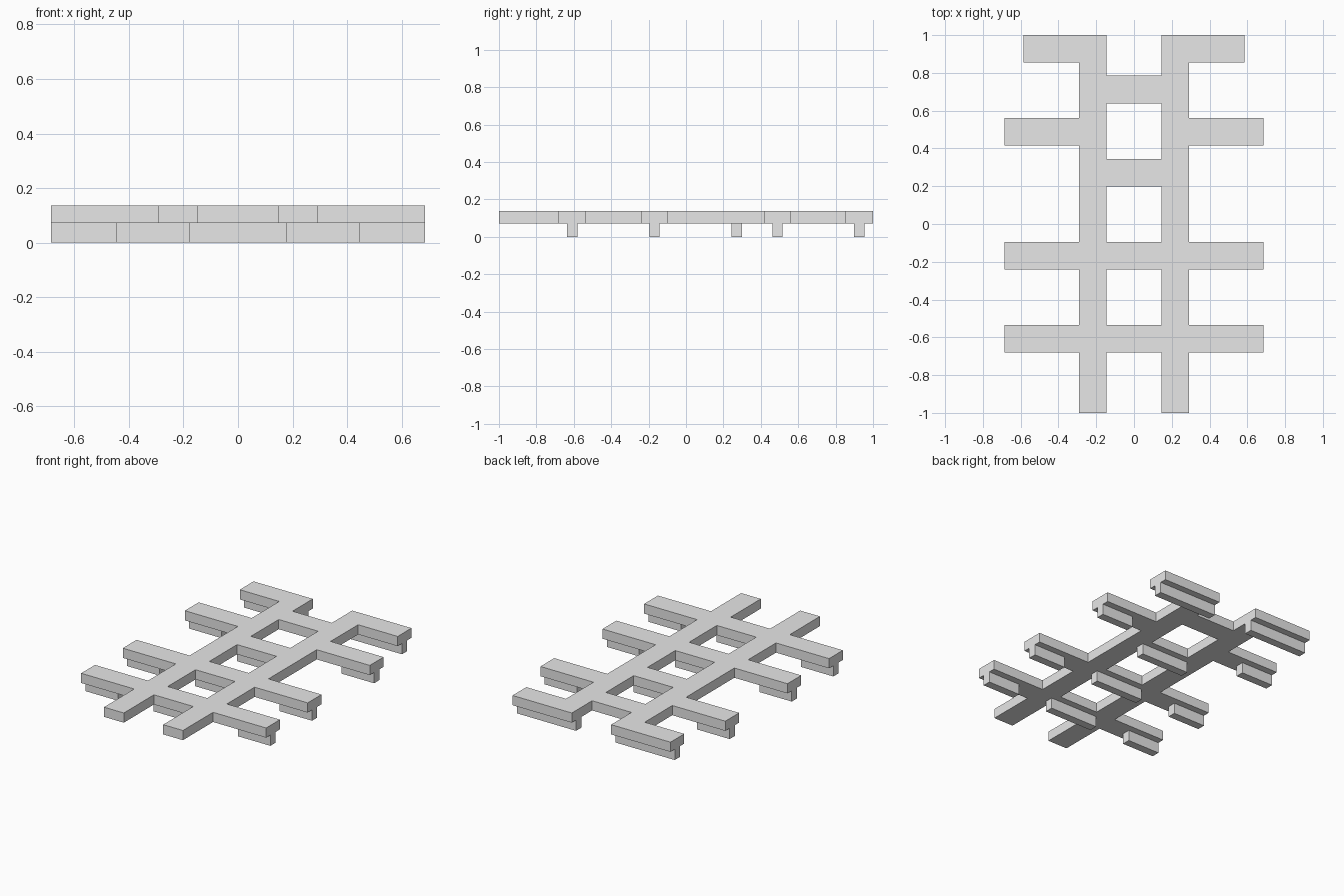
import bpy
import bmesh

cube = bpy.data.objects.get("Cube")
if cube:
    bpy.data.objects.remove(cube, do_unlink=True)

grey = bpy.data.materials.new("light grey")
grey.use_nodes = True
grey.diffuse_color = (0.8, 0.8, 0.8, 1)
grey.node_tree.nodes["Principled BSDF"].inputs["Base Color"].default_value = (0.8, 0.8, 0.8, 1)

BAR = 0.146                      # width of every flat bar
RAIL_IN, RAIL_OUT = 0.146, 0.292
ARM, BACK_ARM = 0.685, 0.585     # reach of the arms
DECK_Z, TOP_Z = 0.072, 0.137
RIB = 0.055                      # thickness of the ribs below


def make_object(name, bm):
    bmesh.ops.recalc_face_normals(bm, faces=bm.faces)
    mesh = bpy.data.meshes.new(name)
    bm.to_mesh(mesh)
    bm.free()
    mesh.materials.append(grey)
    obj = bpy.data.objects.new(name, mesh)
    bpy.context.collection.objects.link(obj)
    return obj


def box(name, x0, x1, y, width, z0, z1):
    bm = bmesh.new()
    bmesh.ops.create_cube(bm, size=1)
    for v in bm.verts:
        v.co.x = x0 if v.co.x < 0 else x1
        v.co.y = y + v.co.y * width
        v.co.z = z0 if v.co.z < 0 else z1
    return make_object(name, bm)


def teeth(base, centres, tip):
    """Edge of a comb running from front to back."""
    points = []
    for y in centres:
        lo, hi = y - BAR / 2, y + BAR / 2
        points += [(base, lo), (tip, lo), (tip, hi), (base, hi)]
    return points


# Ladder deck: half outline with arms outside and rungs reaching the centre
arms = [-0.608, -0.168, 0.489]
rungs = [-0.608, -0.168, 0.272, 0.712]
outline = [(RAIL_IN, -1), (RAIL_OUT, -1)] + teeth(RAIL_OUT, arms, ARM)
outline += [(RAIL_OUT, 1 - BAR), (BACK_ARM, 1 - BAR), (BACK_ARM, 1), (RAIL_IN, 1)]
outline += teeth(RAIL_IN, rungs, 0)[::-1]

bm = bmesh.new()
face = bm.faces.new([bm.verts.new((x, y, DECK_Z)) for x, y in outline])
raised = bmesh.ops.extrude_face_region(bm, geom=[face], use_keep_orig=True)["geom"]
for v in raised:
    if isinstance(v, bmesh.types.BMVert):
        v.co.z = TOP_Z
# Open the rung ends so the two halves join at the centre
ends = [f for f in bm.faces if all(abs(v.co.x) < 1e-5 for v in f.verts)]
bmesh.ops.delete(bm, geom=ends, context="FACES")
deck = make_object("ladder_deck", bm)
mirror = deck.modifiers.new("mirror", "MIRROR")
mirror.use_clip = True

# Ribs under the rungs
for i, y in enumerate(rungs[:3]):
    box(f"rung_rib_{i + 1}", -0.18, 0.18, y, RIB, 0, DECK_Z)

# Ribs under the arms, on both sides
for side, s in (("left", 1), ("right", -1)):
    for i, y in enumerate(arms):
        x0, x1 = sorted((s * 0.445, s * ARM))
        box(f"{side}_arm_rib_{i + 1}", x0, x1, y, RIB, 0, DECK_Z)
    x0, x1 = sorted((s * RAIL_IN, s * BACK_ARM))
    box(f"{side}_back_rib", x0, x1, 1 - BAR / 2, RIB, 0, DECK_Z)
